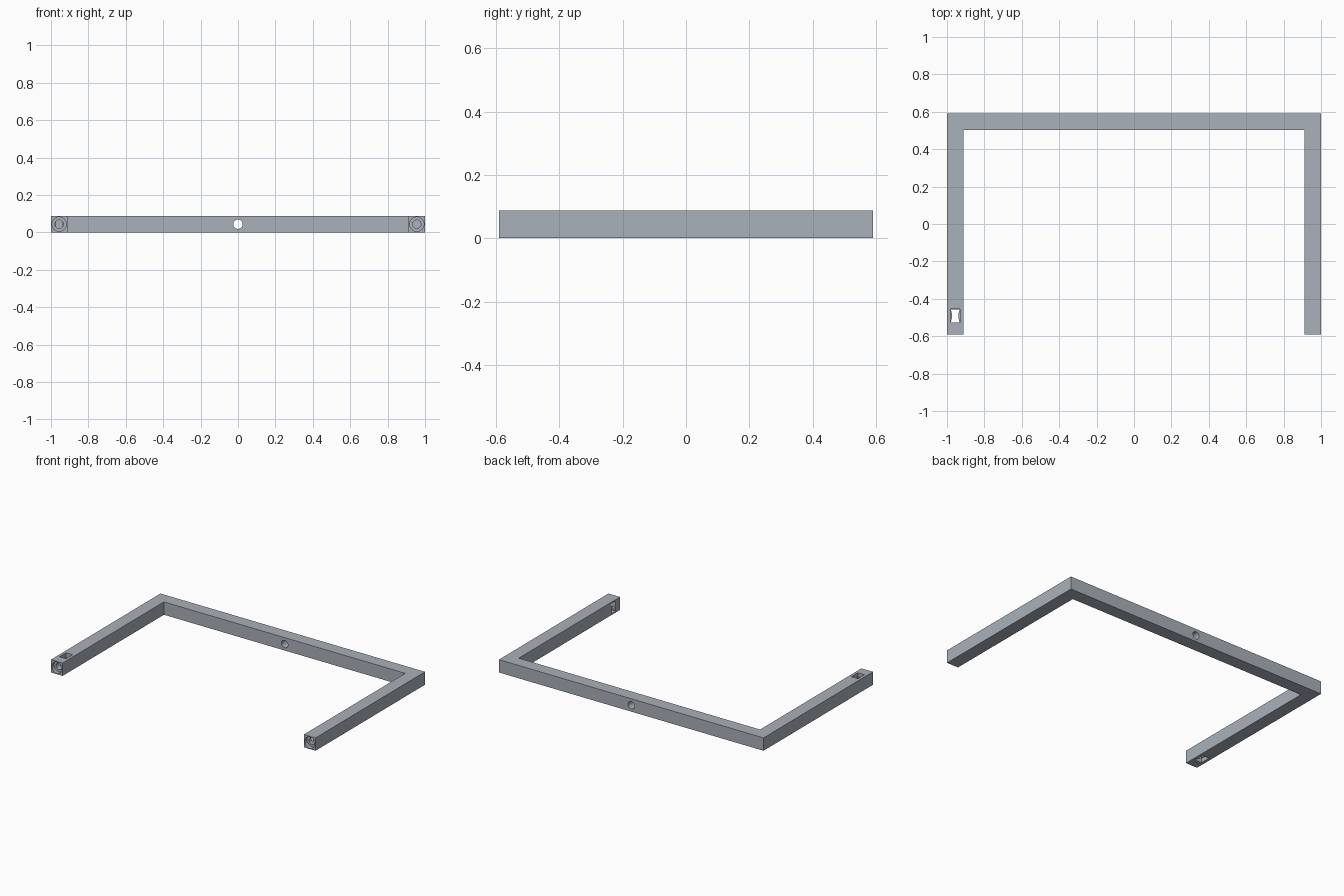
import bpy, bmesh, math
from mathutils import Matrix

if "Cube" in bpy.data.objects:
    bpy.data.objects.remove(bpy.data.objects["Cube"])

W = 0.088            # square bar thickness
Y = 0.591            # half depth
C = 1 - W / 2        # arm centre line in x
M = W / 2            # mid height


def prism(name, pts, z0, z1, matrix=Matrix()):
    """Extrude a 2D outline from z0 to z1, then transform it."""
    bm = bmesh.new()
    face = bm.faces.new([bm.verts.new((x, y, z0)) for x, y in pts])
    ext = bmesh.ops.extrude_face_region(bm, geom=[face])
    bmesh.ops.translate(bm, vec=(0, 0, z1 - z0),
                        verts=[v for v in ext["geom"] if isinstance(v, bmesh.types.BMVert)])
    bm.transform(matrix)
    bmesh.ops.recalc_face_normals(bm, faces=bm.faces[:])
    me = bpy.data.meshes.new(name)
    bm.to_mesh(me)
    bm.free()
    ob = bpy.data.objects.new(name, me)
    bpy.context.collection.objects.link(ob)
    return ob


def bore(x, y0, y1, r):
    """Round cutter running along y."""
    pts = [(r * math.cos(a * math.tau / 32), r * math.sin(a * math.tau / 32)) for a in range(32)]
    mat = Matrix.Translation((x, 0, M)) @ Matrix.Rotation(-math.pi / 2, 4, "X")
    return prism("bore_cutter", pts, y0, y1, mat)


# U-shaped frame
outline = [(-1, -Y), (-1 + W, -Y), (-1 + W, Y - W), (1 - W, Y - W),
           (1 - W, -Y), (1, -Y), (1, Y), (-1, Y)]
frame = prism("u_frame", outline, 0, W)
paint = bpy.data.materials.new("blue_grey")
paint.diffuse_color = (0.40, 0.44, 0.49, 1)
paint.use_nodes = True
paint.node_tree.nodes["Principled BSDF"].inputs["Base Color"].default_value = paint.diffuse_color
frame.data.materials.append(paint)

# Hole through the middle of the back bar
cutters = [bore(0, Y - W - 0.05, Y + 0.05, 0.025)]

# Stepped round socket in each arm tip
for s in (-1, 1):
    cutters.append(bore(s * C, -Y - 0.05, -Y + 0.025, 0.038))
    cutters.append(bore(s * C, -Y - 0.04, -0.49, 0.0225))

# Slots: vertical through the left arm (pinched at mid height), sideways into the right arm
slot = [(-0.024, -0.035), (0.024, -0.035), (0.018, -0.014), (0.018, 0.014),
        (0.024, 0.035), (-0.024, 0.035), (-0.018, 0.014), (-0.018, -0.014)]
mouth = [(-0.0245, -0.0355), (0.0245, -0.0355), (0.0245, 0.0355), (-0.0245, 0.0355)]
left = Matrix.Translation((-C, -0.491, M))
cutters.append(prism("slot_cutter", slot, -0.1, 0.1, left))
cutters.append(prism("slot_cutter", mouth, 0.015, 0.11, left))
cutters.append(prism("slot_cutter", mouth, -0.11, -0.015, left))
side = (Matrix.Translation((C, -0.52, M)) @ Matrix.Rotation(-math.pi / 2, 4, "Y")
        @ Matrix.Rotation(math.pi / 2, 4, "Z"))
cutters.append(prism("slot_cutter", slot, -0.024, 0.1, side))

# Cut everything and bake the result
for c in cutters:
    c.hide_render = True
    c.data.materials.append(paint)
    mod = frame.modifiers.new("cut", "BOOLEAN")
    mod.operation = "DIFFERENCE"
    mod.solver = "EXACT"
    mod.object = c
bpy.context.view_layer.objects.active = frame
frame.select_set(True)
for mod in list(frame.modifiers):
    bpy.ops.object.modifier_apply(modifier=mod.name)
for c in cutters:
    bpy.data.objects.remove(c)
bpy.ops.object.shade_smooth_by_angle(angle=math.radians(30))
